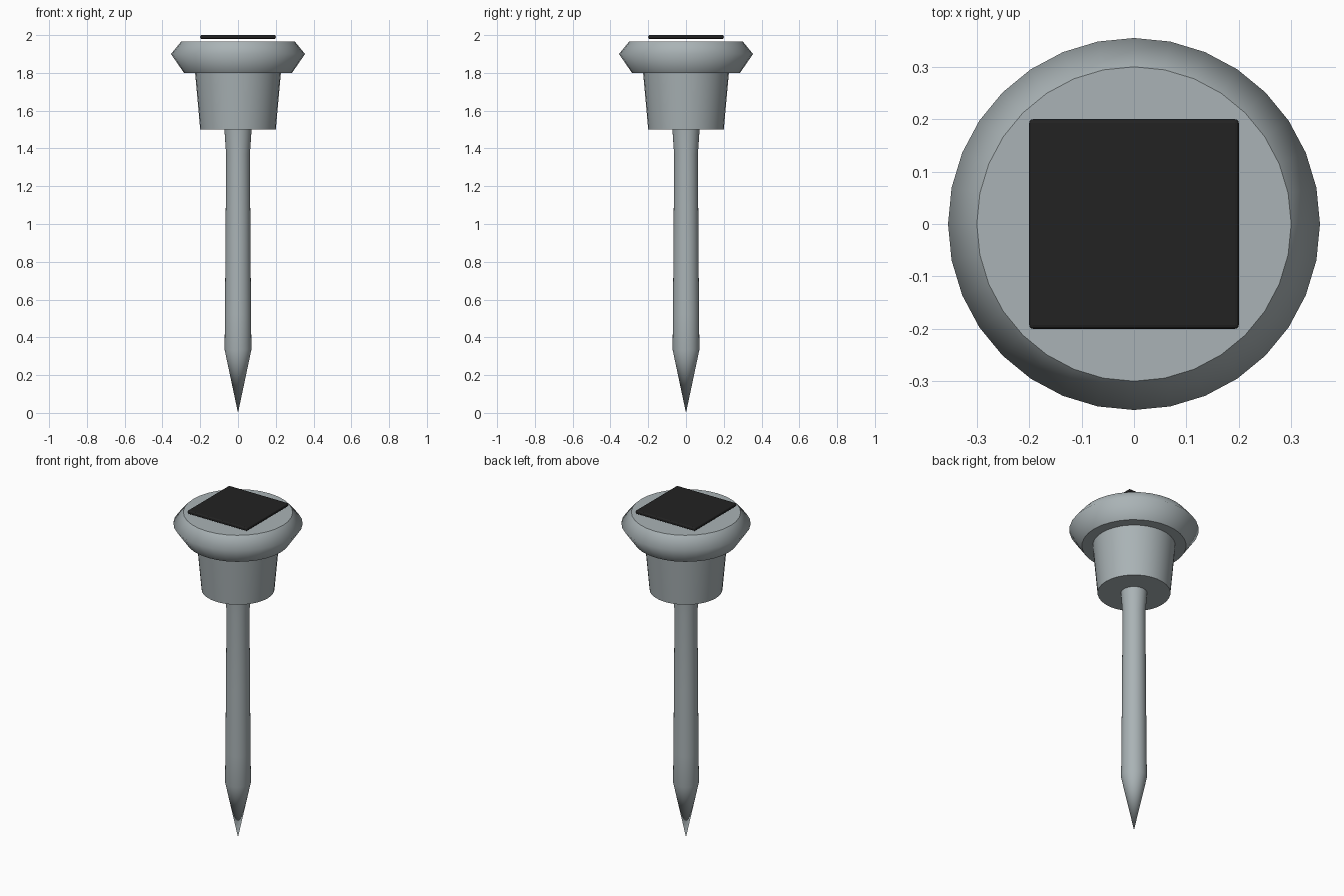
import bpy, bmesh, math

if "Cube" in bpy.data.objects:
    bpy.data.objects.remove(bpy.data.objects["Cube"])


def material(name, rgb):
    m = bpy.data.materials.new(name)
    m.diffuse_color = (*rgb, 1.0)
    m.use_nodes = True
    m.node_tree.nodes["Principled BSDF"].inputs["Base Color"].default_value = m.diffuse_color
    return m


GREY = material("blue grey plastic", (0.40, 0.45, 0.465))
BLACK = material("solar black", (0.016, 0.016, 0.016))


def finish(name, bm, mat):
    bmesh.ops.recalc_face_normals(bm, faces=bm.faces)
    me = bpy.data.meshes.new(name)
    bm.to_mesh(me)
    bm.free()
    me.materials.append(mat)
    ob = bpy.data.objects.new(name, me)
    bpy.context.collection.objects.link(ob)
    return ob


def lathe(name, profile, mat, n=32):
    """Revolve (radius, z) points; smooth sides, flat sharp-edged end caps."""
    bm = bmesh.new()
    rings = []
    for r, z in profile:
        if r == 0:
            rings.append([bm.verts.new((0, 0, z))] * n)
        else:
            rings.append([bm.verts.new((r * math.cos(2 * math.pi * i / n),
                                        r * math.sin(2 * math.pi * i / n), z)) for i in range(n)])
    for a, b in zip(rings, rings[1:]):
        for i in range(n):
            j = (i + 1) % n
            corners = list(dict.fromkeys((a[i], a[j], b[j], b[i])))
            bm.faces.new(corners).smooth = True
    for ring in (rings[0], rings[-1]):
        if ring[0] is not ring[1]:
            cap = bm.faces.new(ring)
            for e in cap.edges:
                e.smooth = False
    return finish(name, bm, mat)


# ground stake with pointed tip
lathe("stake", [(0, 0), (0.071, 0.335), (0.069, 0.52), (0.066, 0.91),
                (0.063, 1.37), (0.072, 1.5)], GREY)
# tapered lamp cup
lathe("lamp_cup", [(0.2, 1.5), (0.227, 1.8)], GREY)
# flared cap
lathe("cap", [(0.286, 1.8), (0.355, 1.9), (0.3, 1.967)], GREY)

# solar panel plate, floating just above the cap
bm = bmesh.new()
bmesh.ops.create_cube(bm, size=1)
for v in bm.verts:
    v.co = (v.co.x * 0.4, v.co.y * 0.4, 1.99 + v.co.z * 0.02)
bmesh.ops.bevel(bm, geom=bm.edges[:], offset=0.007, segments=3, profile=0.5, affect='EDGES')
finish("solar_panel", bm, BLACK)
